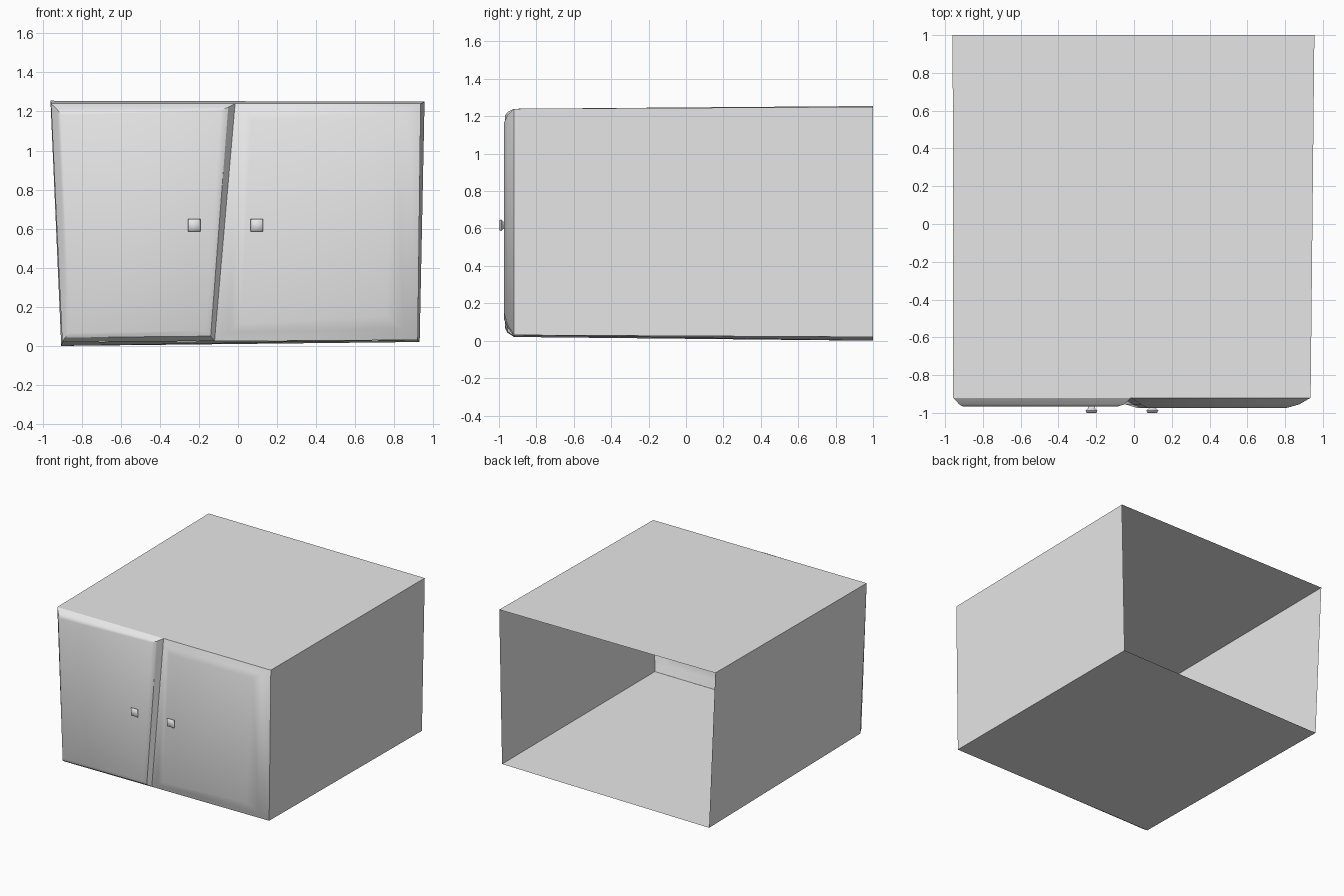
import bpy
import bmesh
from math import radians

cube = bpy.data.objects.get("Cube")
if cube:
    bpy.data.objects.remove(cube, do_unlink=True)

# One plain grey for every part
grey = bpy.data.materials.new("light grey")
grey.use_nodes = True
grey.diffuse_color = (0.8, 0.8, 0.8, 1)
grey.node_tree.nodes["Principled BSDF"].inputs["Base Color"].default_value = (0.8, 0.8, 0.8, 1)


def ring(y, bl, br, tr, tl):
    """Four (x, z) corners on the plane at depth y."""
    return [(x, y, z) for x, z in (bl, br, tr, tl)]


def loft(name, rings, cap=True, angle=30):
    """Skin rings running from back to front, optionally closing the front."""
    bm = bmesh.new()
    loops = [[bm.verts.new(p) for p in r] for r in rings]
    for back, front in zip(loops, loops[1:]):
        for i in range(4):
            j = (i + 1) % 4
            bm.faces.new((back[i], back[j], front[j], front[i]))
    if cap:
        bm.faces.new(loops[-1])
    mesh = bpy.data.meshes.new(name)
    bm.to_mesh(mesh)
    bm.free()
    mesh.materials.append(grey)
    obj = bpy.data.objects.new(name, mesh)
    bpy.context.collection.objects.link(obj)
    bpy.ops.object.select_all(action="DESELECT")
    obj.select_set(True)
    bpy.context.view_layer.objects.active = obj
    bpy.ops.object.shade_smooth_by_angle(angle=radians(angle))
    return obj


# Corners of the cabinet opening and the slanted seam between the doors
front_y = -0.92
bl, br, tr, tl = (-0.90, 0.02), (0.92, 0.03), (0.935, 1.24), (-0.957, 1.24)
seam_top, seam_bottom = (-0.015, 1.24), (-0.12, 0.025)

# Open-backed cabinet shell, slightly skewed
loft("cabinet_shell", [
    ring(1.0, (-0.905, 0.0), (0.93, 0.02), (0.955, 1.25), (-0.96, 1.255)),
    ring(front_y, bl, br, tr, tl),
], cap=False)

# Door on the model's right: crisp raised panel
loft("right_door", [
    ring(front_y, bl, seam_bottom, seam_top, tl),
    ring(-0.955, (-0.885, 0.043), (-0.14, 0.05), (-0.05, 1.222), (-0.925, 1.21)),
    ring(-0.967, (-0.86, 0.067), (-0.165, 0.08), (-0.09, 1.205), (-0.905, 1.18)),
])

# Door on the model's left: wide soft bevel
loft("left_door", [
    ring(front_y, seam_bottom, br, tr, seam_top),
    ring(-0.955, (-0.045, 0.07), (0.85, 0.085), (0.875, 1.205), (0.035, 1.195)),
    ring(-0.973, (0.015, 0.115), (0.755, 0.15), (0.81, 1.165), (0.07, 1.155)),
], angle=60)


# Square knobs with a narrow neck
def square(x, z, y, r):
    return ring(y, (x - r, z - r), (x + r, z - r), (x + r, z + r), (x - r, z + r))


for name, x in (("right_knob", -0.225), ("left_knob", 0.097)):
    loft(name, [square(x, 0.617, y, r) for y, r in
                ((-0.96, 0.018), (-0.975, 0.018), (-0.988, 0.032), (-1.0, 0.025))], angle=60)
